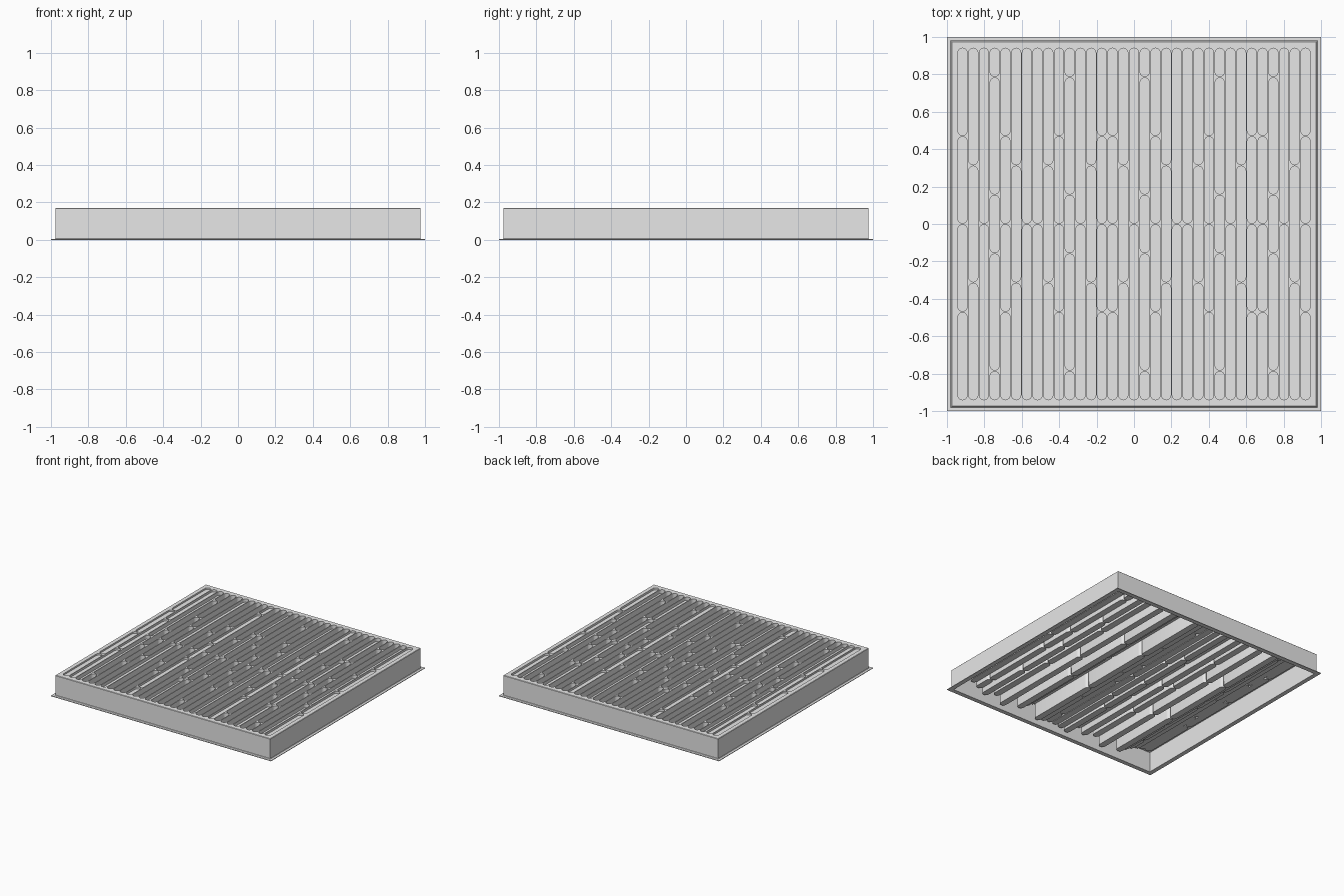
import bpy, bmesh, math

if "Cube" in bpy.data.objects:
    bpy.data.objects.remove(bpy.data.objects["Cube"])

TOP = 0.17          # height of the upper face
PITCH = 0.0573      # column spacing
RAD = 0.025         # half width of a well
HALF = 0.94         # half length of a column
GAP = 0.0035        # half web between wells
SEG = 8             # segments per rounded end

grey = bpy.data.materials.new("light_grey")
grey.diffuse_color = (0.8, 0.8, 0.8, 1)
grey.use_nodes = True
grey.node_tree.nodes["Principled BSDF"].inputs["Base Color"].default_value = grey.diffuse_color


def add_object(name, mesh):
    mesh.materials.clear()
    mesh.materials.append(grey)
    ob = bpy.data.objects.new(name, mesh)
    bpy.context.collection.objects.link(ob)
    return ob


def capsule(x, y0, y1):
    """Outline of a slot with round ends, counter-clockwise."""
    pts = []
    for cy, start in ((y1 - RAD, 0), (y0 + RAD, math.pi)):
        for i in range(SEG + 1):
            a = start + math.pi * i / SEG
            pts.append((x + RAD * math.cos(a), cy + RAD * math.sin(a)))
    return pts


# Column types: where the dividers sit along y
SPLITS = {"A": (-0.47, 0, 0.47), "B": (-0.313, 0.313),
          "C": (0,), "D": (-0.785, -0.157, 0.157, 0.785)}
COLUMNS = "ABCDABCCBADCBA" * 2 + "ADCBA"
COUNT = len(COLUMNS)

# Well depths follow a quadratic residue sequence across the columns
wells = []
for i, kind in enumerate(COLUMNS):
    x = (i - (COUNT - 1) / 2) * PITCH
    depth = 0.013 + 0.0043 * (i * i % COUNT)
    cuts = [-HALF - GAP, *SPLITS[kind], HALF + GAP]
    for a, b in zip(cuts, cuts[1:]):
        wells.append((capsule(x, a + GAP, b - GAP), depth))

# Frame: flange, wall and rim swept around a square
profile = [(1, 0), (1, 0.005), (0.98, 0.005), (0.977, 0.008), (0.977, 0.167),
           (0.974, TOP), (0.964, 0.167), (0.964, 0)]
bm = bmesh.new()
rings = [[bm.verts.new((sx * h, sy * h, z)) for h, z in profile]
         for sx, sy in ((1, 1), (-1, 1), (-1, -1), (1, -1))]
n = len(profile)
for k in range(4):
    p, q = rings[k], rings[(k + 1) % 4]
    for j in range(n):
        bm.faces.new((p[j], q[j], q[(j + 1) % n], p[(j + 1) % n]))
bmesh.ops.recalc_face_normals(bm, faces=bm.faces)
me = bpy.data.meshes.new("frame")
bm.to_mesh(me)
bm.free()
add_object("frame", me)

# Top plate: flat filled curve with a hole for every well
cu = bpy.data.curves.new("plate_outline", "CURVE")
cu.dimensions = "2D"
cu.fill_mode = "BOTH"
s = 0.974
square = [(s, s), (-s, s), (-s, -s), (s, -s)]
for pts in [square] + [w[0] for w in wells]:
    sp = cu.splines.new("POLY")
    sp.points.add(len(pts) - 1)
    for pt, (x, y) in zip(sp.points, pts):
        pt.co = (x, y, 0, 1)
    sp.use_cyclic_u = True
tmp = bpy.data.objects.new("plate_outline", cu)
bpy.context.collection.objects.link(tmp)
dg = bpy.context.evaluated_depsgraph_get()
plate_mesh = bpy.data.meshes.new_from_object(tmp.evaluated_get(dg))
bpy.data.objects.remove(tmp)
bm = bmesh.new()
bm.from_mesh(plate_mesh)
for f in bm.faces:
    f.normal_update()
    if f.normal.z < 0:
        f.normal_flip()
bm.to_mesh(plate_mesh)
bm.free()
plate = add_object("top_plate", plate_mesh)
plate.location.z = TOP

# Wells: thin-walled cups hanging below the plate
bm = bmesh.new()
for pts, depth in wells:
    hi = [bm.verts.new((x, y, TOP)) for x, y in pts]
    lo = [bm.verts.new((x, y, TOP - depth)) for x, y in pts]
    m = len(pts)
    for j in range(m):
        k = (j + 1) % m
        bm.faces.new((hi[j], hi[k], lo[k], lo[j]))
    bm.faces.new(lo)
me = bpy.data.meshes.new("wells")
bm.to_mesh(me)
bm.free()
cups = add_object("wells", me)
sol = cups.modifiers.new("wall", "SOLIDIFY")
sol.thickness = 0.002
sol.offset = -1
sol.use_rim = False
bpy.context.view_layer.objects.active = cups
cups.select_set(True)
bpy.ops.object.shade_smooth_by_angle(angle=math.radians(35))
